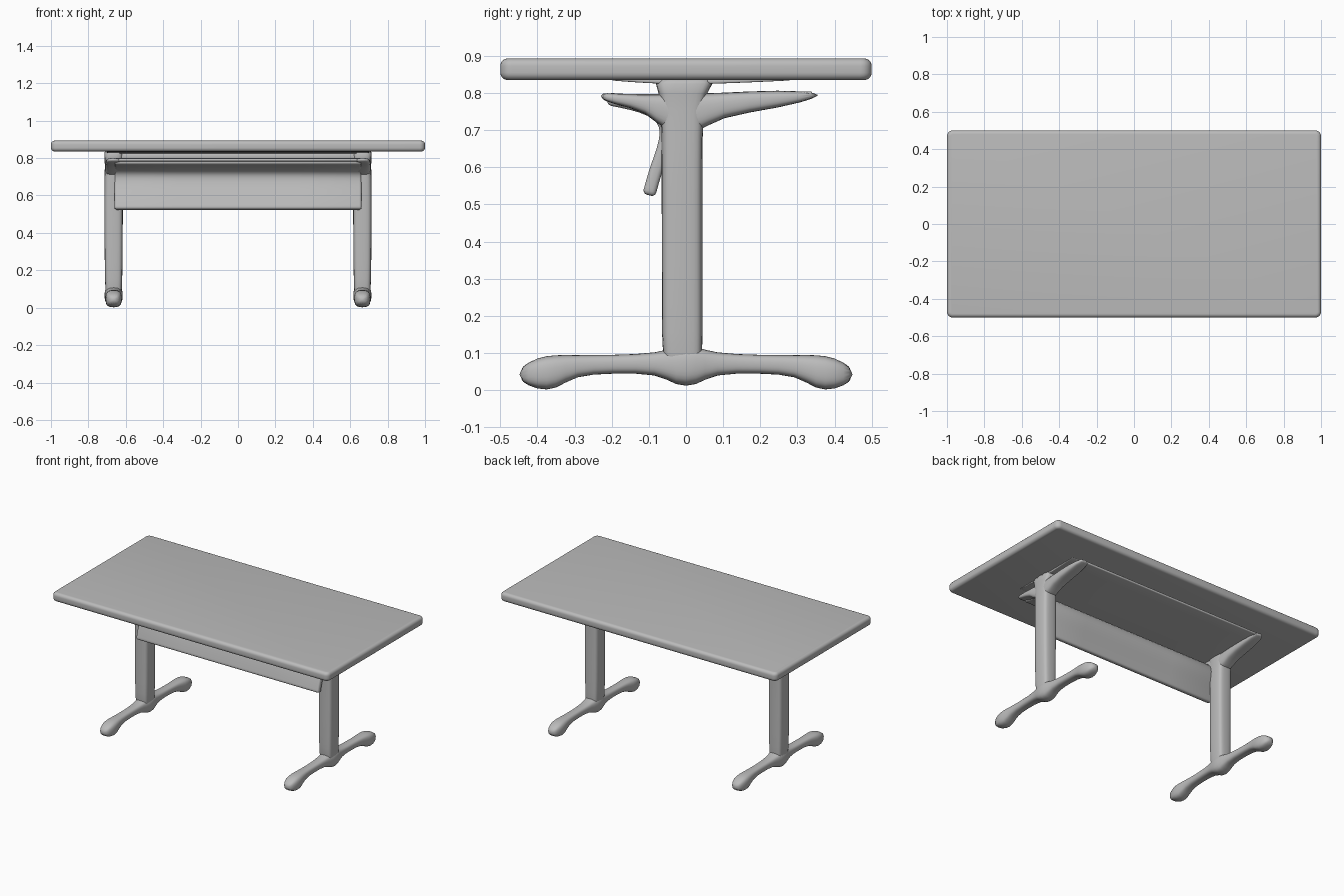
import bpy, bmesh, math

cube = bpy.data.objects.get("Cube")
if cube:
    bpy.data.objects.remove(cube, do_unlink=True)

grey = bpy.data.materials.new("plain grey")
grey.use_nodes = True
colour = (0.5, 0.5, 0.5, 1)
grey.diffuse_color = colour
grey.node_tree.nodes["Principled BSDF"].inputs["Base Color"].default_value = colour


def finish(name, bm):
    """Turn a bmesh into a smooth grey object."""
    bmesh.ops.recalc_face_normals(bm, faces=bm.faces)
    mesh = bpy.data.meshes.new(name)
    bm.to_mesh(mesh)
    bm.free()
    mesh.materials.append(grey)
    mesh.shade_smooth()
    obj = bpy.data.objects.new(name, mesh)
    bpy.context.collection.objects.link(obj)
    return obj


def bridge(bm, rows, closed):
    """Span neighbouring rows of vertices with quads."""
    for a, b in zip(rows, rows[1:]):
        for i in range(len(a) if closed else len(a) - 1):
            j = (i + 1) % len(a)
            bm.faces.new((a[i], a[j], b[j], b[i]))


def loft(name, centre_x, stations, place, power=0.6, sides=16):
    """Run a rounded section through stations of (position, half width, low, high)."""
    bm = bmesh.new()
    rings = []
    for position, half_width, low, high in stations:
        ring = []
        for i in range(sides):
            angle = math.tau * i / sides
            c, s = math.cos(angle), math.sin(angle)
            x = centre_x + half_width * math.copysign(abs(c) ** power, c)
            across = (low + high) / 2 + (high - low) / 2 * math.copysign(abs(s) ** power, s)
            ring.append(bm.verts.new(place(x, position, across)))
        rings.append(ring)
    bridge(bm, rings, closed=True)
    for end in (rings[0], rings[-1]):
        bm.faces.new(end)
    smooth = finish(name, bm).modifiers.new("smooth", 'SUBSURF')
    smooth.levels = smooth.render_levels = 1


def along_y(x, position, across):
    return (x, position, across)


def along_z(x, position, across):
    return (x, across, position)


def sheet(name, path, half_width, thickness):
    """Sweep a (y, z) path across the width and thicken it evenly."""
    bm = bmesh.new()
    rows = [[bm.verts.new((x, y, z)) for y, z in path] for x in (-half_width, half_width)]
    bridge(bm, rows, closed=False)
    obj = finish(name, bm)
    smooth = obj.modifiers.new("smooth", 'SUBSURF')
    smooth.levels = smooth.render_levels = 2
    smooth.boundary_smooth = 'PRESERVE_CORNERS'
    solid = obj.modifiers.new("thickness", 'SOLIDIFY')
    solid.thickness = thickness
    solid.offset = 0
    edge = obj.modifiers.new("soft edge", 'BEVEL')
    edge.width = thickness / 3
    edge.segments = 3
    edge.limit_method = 'ANGLE'


def level_edges(bm, level):
    """Edges lying flat when level is true, otherwise the upright ones."""
    return [e for e in bm.edges
            if (abs(e.verts[0].co.z - e.verts[1].co.z) < 0.01) == level]


# Tabletop: rounded corners in plan, then rolled edges
bm = bmesh.new()
bmesh.ops.create_cube(bm, size=1)
bmesh.ops.scale(bm, vec=(2, 1, 0.058), verts=bm.verts)
bmesh.ops.translate(bm, vec=(0, 0, 0.864), verts=bm.verts)
for level, radius in ((False, 0.03), (True, 0.02)):
    bmesh.ops.bevel(bm, geom=level_edges(bm, level), offset=radius, segments=5,
                    profile=0.5, affect='EDGES')
tabletop = finish("tabletop", bm)
bpy.context.view_layer.objects.active = tabletop
tabletop.select_set(True)
bpy.ops.object.shade_smooth_by_angle(angle=math.radians(40))
tabletop.select_set(False)

# Swollen pad and spacer under the tabletop
sheet("underside_pad", [(-0.2, 0.84), (-0.08, 0.83), (0.08, 0.83), (0.28, 0.84)], 0.7, 0.012)
sheet("spacer", [(-0.06, 0.81), (0.05, 0.81)], 0.69, 0.04)

# Shallow tray, and the panel that curves down from its front lip
sheet("tray", [(-0.22, 0.79), (0, 0.79), (0.34, 0.797)], 0.69, 0.015)
sheet("hanging_panel", [(-0.21, 0.785), (-0.08, 0.76), (-0.04, 0.7), (-0.08, 0.6), (-0.1, 0.525)],
      0.66, 0.035)

leg_stations = [
    (0.02, 0.04, -0.05, 0.04),
    (0.1, 0.045, -0.065, 0.045),
    (0.2, 0.048, -0.066, 0.045),
    (0.5, 0.05, -0.066, 0.045),
    (0.7, 0.05, -0.066, 0.045),
    (0.81, 0.045, -0.07, 0.05),
    (0.845, 0.06, -0.1, 0.1),
]

arm_stations = [
    (-0.23, 0.03, 0.785, 0.8),
    (-0.2, 0.04, 0.77, 0.8),
    (-0.1, 0.045, 0.75, 0.795),
    (-0.06, 0.045, 0.69, 0.8),
    (0.04, 0.045, 0.69, 0.8),
    (0.08, 0.045, 0.735, 0.8),
    (0.26, 0.045, 0.76, 0.81),
    (0.36, 0.03, 0.79, 0.8),
]

# Half of a foot, from the hub out to the bulb
half_foot = [
    (0.03, 0.05, 0.01, 0.12),
    (0.07, 0.035, 0.045, 0.1),
    (0.2, 0.03, 0.045, 0.095),
    (0.3, 0.034, 0.04, 0.095),
    (0.35, 0.045, 0, 0.096),
    (0.4, 0.045, 0, 0.09),
    (0.45, 0.025, 0.025, 0.06),
]
foot_stations = [(-y, *rest) for y, *rest in reversed(half_foot)] + half_foot

for side, centre_x in (("left", 0.665), ("right", -0.665)):
    loft(side + "_leg", centre_x, leg_stations, along_z, power=0.5)
    loft(side + "_arm", centre_x, arm_stations, along_y)
    loft(side + "_foot", centre_x, foot_stations, along_y, power=0.7)
